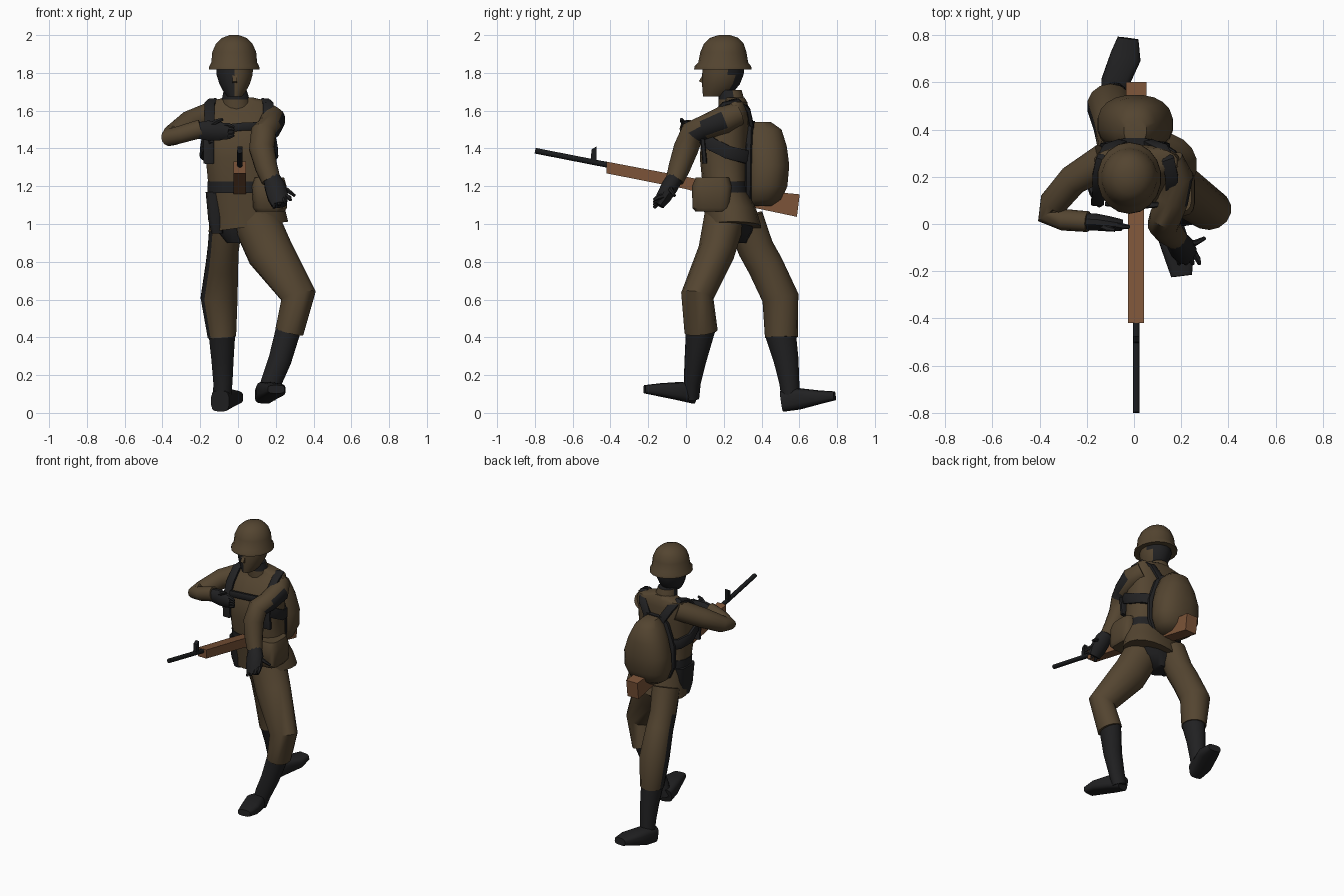
import bpy, bmesh, math
from mathutils import Vector


def material(name, rgb):
    m = bpy.data.materials.new(name)
    m.diffuse_color = (*rgb, 1)
    return m


CLOTH = material("brown cloth", (0.088, 0.059, 0.03))
DARK = material("dark leather", (0.015, 0.015, 0.016))
WOOD = material("rifle wood", (0.2, 0.088, 0.04))
STEEL = material("gun steel", (0.01, 0.011, 0.012))
X, Y, Z = Vector((1, 0, 0)), Vector((0, 1, 0)), Vector((0, 0, 1))


def finish(bm, name, mats, rule=None, angle=40):
    bmesh.ops.recalc_face_normals(bm, faces=bm.faces)
    bm.normal_update()
    if rule:
        for f in bm.faces:
            f.material_index = 1 if rule(f.calc_center_median(), f.normal) else 0
    me = bpy.data.meshes.new(name)
    bm.to_mesh(me)
    bm.free()
    for m in mats:
        me.materials.append(m)
    me.shade_smooth()
    me.set_sharp_from_angle(angle=math.radians(angle))
    ob = bpy.data.objects.new(name, me)
    bpy.context.collection.objects.link(ob)
    return ob


# Skin of rounded rings; row = x, y, z, half width along ref, half depth, (squareness).
# ref None keeps every ring level (width along x, depth along y).
def loft(name, rows, mats, ref=None, sides=14, p=2.0, rule=None):
    bm = bmesh.new()
    pts = [Vector(r[:3]) for r in rows]
    rings = []
    for i, r in enumerate(rows):
        e = 2 / (r[5] if len(r) > 5 else p)
        if ref is None:
            u, v = X, Y
        else:
            t = (pts[min(i + 1, len(pts) - 1)] - pts[max(i - 1, 0)]).normalized()
            u = (ref - t * ref.dot(t)).normalized()
            v = t.cross(u)
        ring = []
        for k in range(sides):
            a = 2 * math.pi * (k + 0.5) / sides
            c, s = math.cos(a), math.sin(a)
            c = math.copysign(abs(c) ** e, c)
            s = math.copysign(abs(s) ** e, s)
            ring.append(bm.verts.new(pts[i] + u * (c * r[3]) + v * (s * r[4])))
        rings.append(ring)
    for A, B in zip(rings, rings[1:]):
        for k in range(sides):
            j = (k + 1) % sides
            bm.faces.new((A[k], A[j], B[j], B[k]))
    bm.faces.new(rings[0])
    bm.faces.new(rings[-1])
    return finish(bm, name, mats, rule)


# Side profile (y, z) extruded across x
def prism(name, prof, x0, x1, mat):
    bm = bmesh.new()
    f = bm.faces.new([bm.verts.new((x0, y, z)) for y, z in prof])
    g = bmesh.ops.extrude_face_region(bm, geom=[f])
    for v in g["geom"]:
        if isinstance(v, bmesh.types.BMVert):
            v.co.x = x1
    return finish(bm, name, [mat], angle=20)


def strap(name, pts, ref, w=0.028, t=0.013):
    return loft(name, [(*q, w, t) for q in pts], [DARK], ref, 8, 4)


# Helmet and head
loft("helmet", [(-.02, .195, 1.818, .136, .152), (-.02, .195, 1.835, .134, .15),
                (-.02, .197, 1.855, .123, .132), (-.02, .198, 1.91, .118, .122),
                (-.02, .2, 1.955, .098, .105), (-.02, .202, 1.985, .066, .075),
                (-.02, .203, 2.0, .025, .03)], [CLOTH], sides=18)
loft("head", [(-.018, .155, 1.675, .04, .065), (-.018, .17, 1.70, .06, .082),
              (-.018, .185, 1.74, .082, .1), (-.018, .195, 1.79, .098, .11),
              (-.018, .2, 1.84, .1, .11)], [DARK, CLOTH],
     rule=lambda c, n: c.x > -.015 and c.y < .235)
prism("nose", [(.095, 1.80), (.068, 1.755), (.095, 1.745)], -.03, -.006, CLOTH)
loft("neck", [(-.005, .25, 1.58, .08, .075), (-.012, .24, 1.66, .075, .068),
              (-.015, .232, 1.71, .062, .062)], [CLOTH, DARK],
     rule=lambda c, n: c.z > 1.66 and c.y < .25)

# Coat, with its hem tilted up towards the left side
coat = loft("coat", [(.055, .25, .985, .213, .15, 2.1), (.047, .235, 1.07, .2, .14, 2.2),
                     (.025, .205, 1.19, .182, .117), (.012, .2, 1.35, .185, .128),
                     (.01, .21, 1.5, .19, .128), (.01, .25, 1.6, .19, .085),
                     (.008, .265, 1.645, .175, .06), (.004, .26, 1.67, .075, .05)],
            [CLOTH], sides=20, p=2.5)
for v in coat.data.vertices:
    if v.co.z < 1.1:
        v.co.z += (v.co.x - .055) * .13
loft("belt", [(.028, .207, 1.165, .19, .126), (.023, .205, 1.225, .187, .124)],
     [DARK], sides=20, p=2.5)
loft("pelvis", [(.0, .25, .9, .06, .07), (.02, .25, .96, .13, .1),
                (.04, .25, 1.04, .17, .12)], [DARK])

# Legs: the forward left leg and the trailing right leg
loft("left_trouser", [(.09, .205, 1.03, .125, .11), (.17, .16, .85, .125, .098),
                      (.32, .06, .62, .095, .087), (.272, .08, .43, .077, .088)],
     [CLOTH], X)
loft("right_trouser", [(-.06, .31, 1.03, .09, .1), (-.078, .37, .87, .084, .095),
                       (-.085, .42, .78, .088, .095), (-.1, .5, .61, .1, .097),
                       (-.085, .505, .4, .077, .087)], [CLOTH, DARK], X,
     rule=lambda c, n: n.x < -.85 and n.y < .2 and .45 < c.z < .95)
loft("left_boot_shaft", [(.272, .08, .46, .068, .08), (.222, .05, .28, .062, .058),
                         (.175, .033, .16, .056, .045), (.15, .03, .08, .05, .04)],
     [DARK], X)
loft("left_boot_foot", [(.135, .05, .095, .048, .048), (.155, -.03, .115, .062, .05),
                        (.192, -.14, .122, .062, .035), (.202, -.22, .125, .045, .022)],
     [DARK], X, p=3.5)
loft("right_boot_shaft", [(-.085, .5, .42, .072, .082), (-.082, .53, .28, .06, .066),
                          (-.08, .547, .16, .052, .053), (-.085, .555, .07, .048, .048)],
     [DARK], X)
loft("right_boot_foot", [(-.095, .51, .062, .048, .056), (-.08, .6, .075, .06, .057),
                         (-.035, .71, .083, .066, .036), (-.025, .787, .09, .045, .024)],
     [DARK], X, p=3.5)

# Arms
loft("left_sleeve", [(.15, .27, 1.58, .06, .065), (.185, .2, 1.55, .067, .075),
                     (.165, .1, 1.51, .066, .066), (.135, .035, 1.485, .068, .066),
                     (.125, 0, 1.4, .068, .066), (.15, -.035, 1.3, .06, .058),
                     (.175, -.06, 1.23, .052, .048)], [CLOTH, DARK], X,
     rule=lambda c, n: .04 < c.y < .16 and c.z > 1.42 and n.x > .3 and n.z < .6)
loft("right_sleeve", [(-.12, .27, 1.585, .07, .075), (-.26, .185, 1.53, .068, .065),
                      (-.345, .085, 1.47, .055, .06), (-.365, .04, 1.458, .045, .05),
                      (-.3, .018, 1.475, .047, .046), (-.195, .01, 1.505, .05, .044)],
     [CLOTH], Z)

# Gloves with fingers
loft("left_glove", [(.175, -.055, 1.25, .044, .042), (.195, -.085, 1.2, .057, .045),
                    (.212, -.12, 1.14, .057, .04), (.218, -.145, 1.1, .042, .03)],
     [DARK], X, 10)
loft("right_glove", [(-.22, .01, 1.495, .044, .038), (-.16, .008, 1.495, .055, .036),
                     (-.1, 0, 1.492, .053, .032), (-.05, -.005, 1.488, .038, .024)],
     [DARK], Z, 10)
for i in range(4):
    x = .185 + i * .022
    loft("left_finger", [(x, -.115, 1.15, .014, .014), (x + .005 + i * .005, -.15, 1.11 + i * .01, .013, .013),
                         (x + .006 + i * .007, -.17, 1.085 + i * .014, .008, .008)],
         [DARK], X, 6)
    z = 1.46 + i * .021
    loft("right_finger", [(-.1, 0, z, .014, .014), (-.05, -.01, z, .013, .013),
                          (-.02, -.012, 1.47 + i * .014, .008, .008)], [DARK], Z, 6)
loft("left_thumb", [(.2, -.08, 1.2, .016, .016), (.26, -.08, 1.18, .013, .013),
                    (.3, -.06, 1.15, .008, .008)], [DARK], Z, 6)
loft("right_thumb", [(-.16, 0, 1.51, .016, .016), (-.11, -.02, 1.545, .013, .013),
                     (-.08, -.025, 1.555, .008, .008)], [DARK], Z, 6)

# Backpack, narrower at the top, on a dark back panel
loft("backpack", [(.005, .4, 1.095, .08, .06), (.005, .41, 1.13, .132, .098),
                  (.005, .42, 1.2, .162, .118), (.005, .427, 1.31, .16, .121),
                  (.005, .42, 1.41, .13, .115), (.005, .41, 1.5, .088, .097),
                  (.005, .395, 1.54, .048, .055)], [CLOTH], sides=20, p=2.3)
loft("backpack_panel", [(.005, .33, 1.11, .11, .02), (.005, .33, 1.2, .15, .022),
                        (.005, .33, 1.35, .15, .022), (.005, .335, 1.5, .1, .022),
                        (.005, .345, 1.545, .06, .02)], [DARK], p=4)

# Harness straps, mirrored about the torso centre
for s, side in ((-1, "right"), (1, "left")):
    def m(pts):
        return [(.005 + s * x, y, z) for x, y, z in pts]
    strap(side + "_shoulder_strap",
          m([(.16, .1, 1.32), (.16, .088, 1.45), (.155, .13, 1.56), (.155, .2, 1.635),
             (.14, .27, 1.653), (.11, .325, 1.61), (.06, .345, 1.53), (.03, .35, 1.45)]), X)
    strap(side + "_underarm_strap",
          m([(.155, .09, 1.46), (.185, .14, 1.42), (.195, .22, 1.38),
             (.165, .3, 1.36), (.11, .335, 1.35)]), Z, .036)
strap("chest_band", [(-.12, .088, 1.5), (.02, .076, 1.515), (.14, .085, 1.52),
                     (.2, .14, 1.52)], Z, .022)

# Hip pouch and holster
loft("hip_pouch", [(.17, .135, 1.065, .075, .085), (.17, .135, 1.085, .09, .102),
                   (.165, .137, 1.2, .093, .106), (.165, .14, 1.245, .08, .09)],
     [CLOTH], sides=16, p=4)
loft("holster", [(-.11, .19, .95, .03, .045), (-.118, .2, 1.02, .04, .07),
                 (-.13, .21, 1.17, .042, .085)], [DARK], sides=12, p=4)

# Rifle
prism("rifle_stock", [(-.42, 1.268), (-.42, 1.33), (0, 1.25), (.3, 1.19), (.6, 1.155),
                      (.585, 1.04), (.3, 1.1), (0, 1.185)], -.025, .042, WOOD)
prism("rifle_butt", [(.36, 1.18), (.602, 1.157), (.587, 1.038), (.34, 1.09)],
      -.034, .054, WOOD)
loft("rifle_barrel", [(.01, -.799, 1.388, .015, .015), (.01, -.4, 1.31, .015, .015)],
     [STEEL], X, 10)
prism("front_sight", [(-.505, 1.33), (-.5, 1.395), (-.475, 1.41), (-.475, 1.33)],
      -.003, .023, STEEL)
